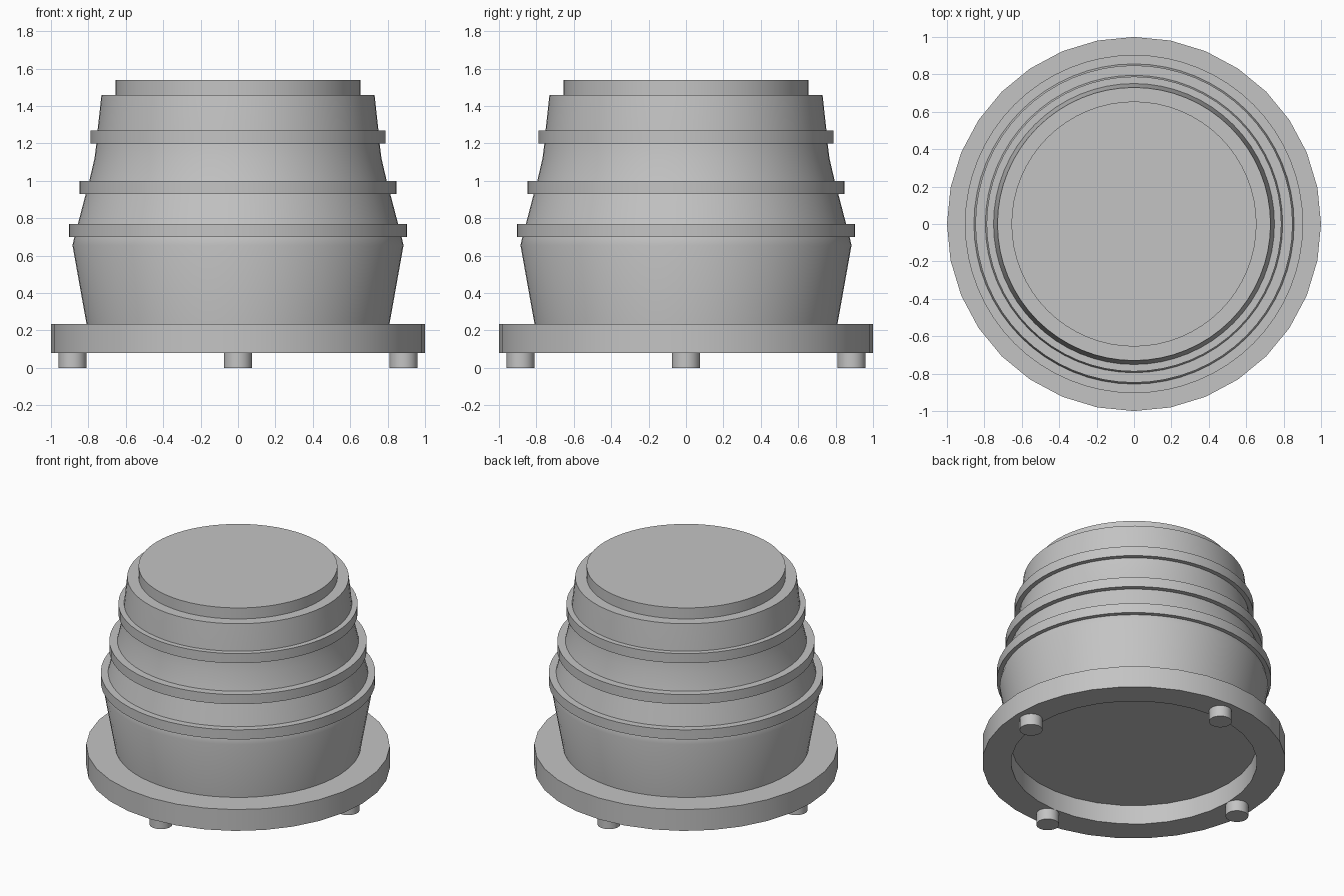
import bpy
import math

cube = bpy.data.objects.get("Cube")
if cube:
    bpy.data.objects.remove(cube, do_unlink=True)

# Single plain grey
GREY = (0.55, 0.55, 0.55, 1)
grey = bpy.data.materials.new("plain_grey")
grey.use_nodes = True
grey.diffuse_color = GREY
grey.node_tree.nodes["Principled BSDF"].inputs["Base Color"].default_value = GREY


def lathe(name, profile, sides, closed=False, centre=(0, 0, 0)):
    """Spin (radius, height) points, listed bottom to top on the outside."""
    verts, rings = [], []
    for r, z in profile:
        rings.append(len(verts))
        for i in range(sides):
            a = math.tau * i / sides
            verts.append((r * math.cos(a), r * math.sin(a), z))
    pairs = list(zip(rings, rings[1:]))
    if closed:
        pairs.append((rings[-1], rings[0]))
    faces = []
    for lo, hi in pairs:
        for i in range(sides):
            j = (i + 1) % sides
            faces.append((lo + i, lo + j, hi + j, hi + i))
    if not closed:
        faces.append(tuple(reversed(range(sides))))
        faces.append(tuple(rings[-1] + i for i in range(sides)))
    mesh = bpy.data.meshes.new(name)
    mesh.from_pydata(verts, [], faces)
    mesh.materials.append(grey)
    obj = bpy.data.objects.new(name, mesh)
    obj.location = centre
    bpy.context.collection.objects.link(obj)
    bpy.ops.object.select_all(action='DESELECT')
    obj.select_set(True)
    bpy.context.view_layer.objects.active = obj
    bpy.ops.object.shade_smooth_by_angle(angle=math.radians(30))
    return obj


def ring(name, inner, outer, bottom, top, sides):
    section = [(inner, bottom), (outer, bottom), (outer, top), (inner, top)]
    return lathe(name, section, sides, closed=True)


# Bulging body, closed underneath inside the base ring
lathe("body", [(0.81, 0.22), (0.81, 0.235), (0.885, 0.655), (0.875, 0.70),
               (0.856, 0.77), (0.814, 0.93), (0.795, 1.0), (0.767, 1.12),
               (0.757, 1.2), (0.751, 1.27), (0.73, 1.46)], 64)
lathe("top_cap", [(0.655, 1.45), (0.655, 1.54)], 64)

# Raised bands around the body
ring("lower_band", 0.84, 0.904, 0.70, 0.77, 64)
ring("middle_band", 0.78, 0.848, 0.93, 1.0, 64)
ring("upper_band", 0.74, 0.788, 1.2, 1.27, 64)

# Wide coarse-sided base ring
ring("base_ring", 0.81, 1.0, 0.08, 0.235, 32)

# Four small feet under the ring
for k, side in enumerate(("left", "back", "right", "front")):
    a = k * math.pi / 2
    lathe(side + "_foot", [(0.075, 0), (0.075, 0.085)], 32,
          centre=(0.885 * math.cos(a), 0.885 * math.sin(a), 0))
